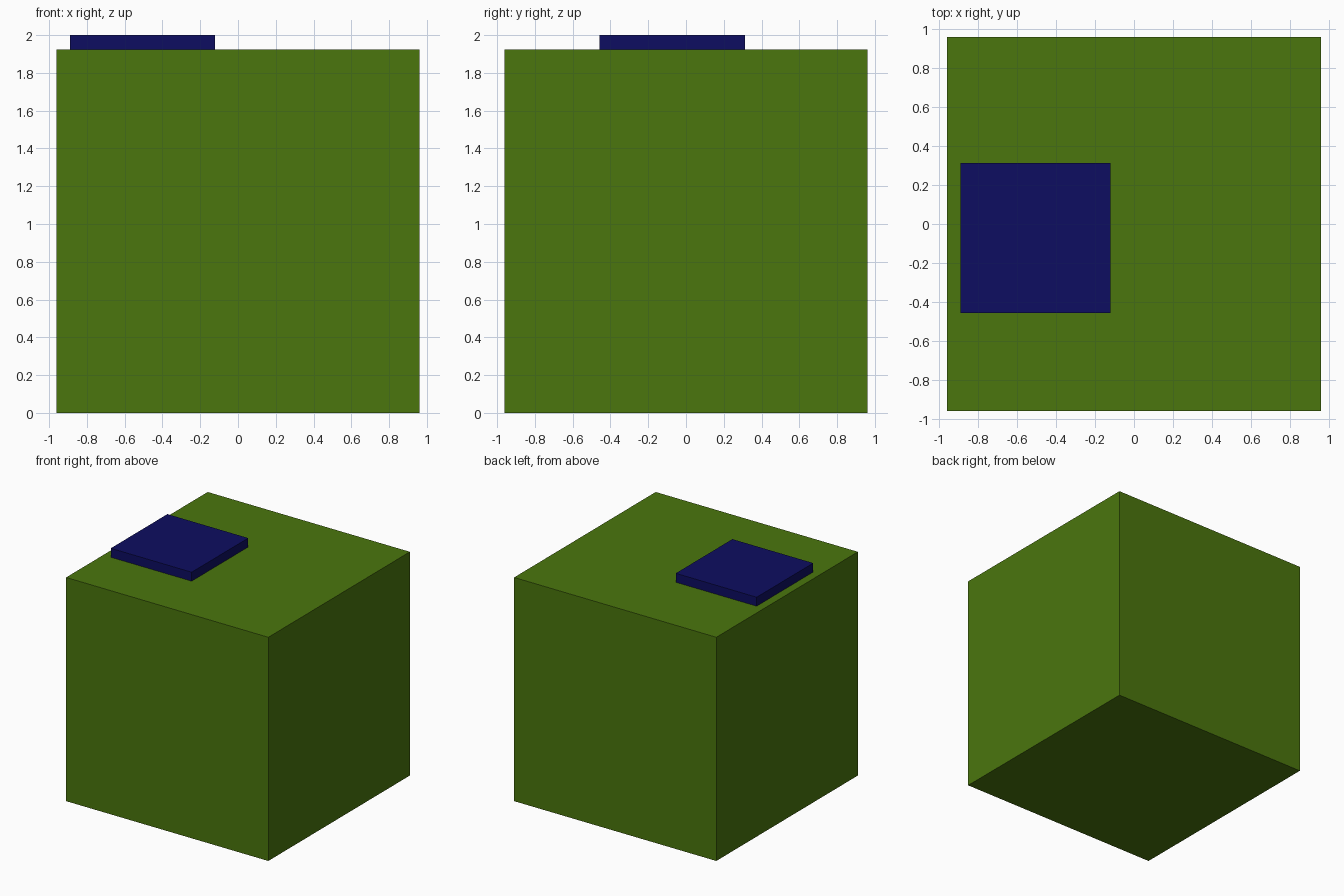
import bpy

if "Cube" in bpy.data.objects:
    bpy.data.objects.remove(bpy.data.objects["Cube"])


def box(name, low, high, colour):
    """Box between two corners with a plain colour."""
    centre = [(a + b) / 2 for a, b in zip(low, high)]
    bpy.ops.mesh.primitive_cube_add(size=1, location=centre)
    obj = bpy.context.object
    obj.name = name
    obj.scale = [b - a for a, b in zip(low, high)]
    bpy.ops.object.transform_apply(location=False, rotation=False, scale=True)
    mat = bpy.data.materials.new(name + "_colour")
    mat.diffuse_color = (*colour, 1)
    mat.use_nodes = True
    mat.node_tree.nodes["Principled BSDF"].inputs["Base Color"].default_value = mat.diffuse_color
    obj.data.materials.append(mat)
    return obj


HALF = 0.9615
TOP = 2 * HALF

# Large green block
box("block", (-HALF, -HALF, 0), (HALF, HALF, TOP), (0.069, 0.181, 0.004))

# Thin blue slab lying off-centre on the top
box("top_slab", (-0.89, -0.457, TOP), (-0.121, 0.312, 2.0), (0.004, 0.004, 0.119))
